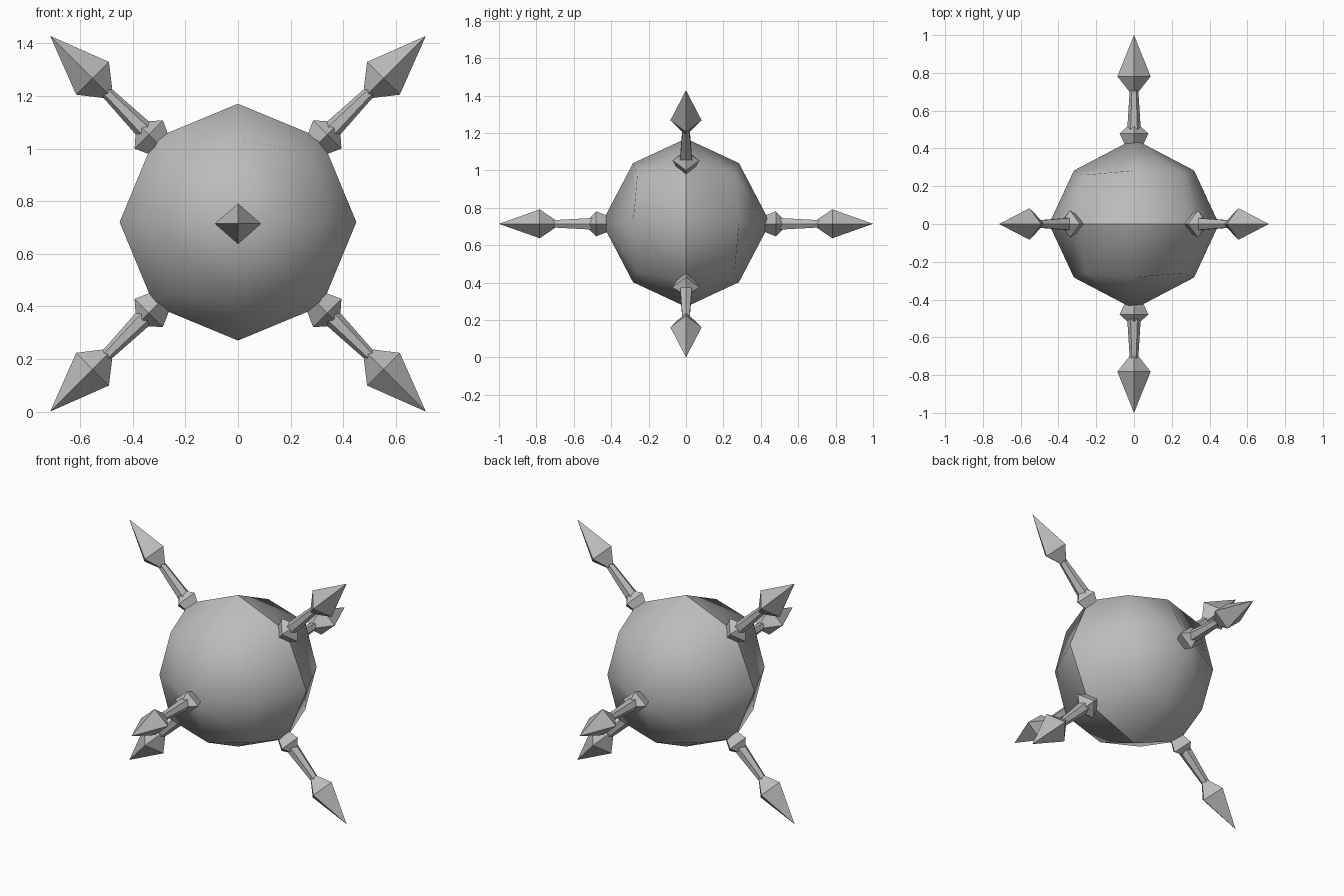
import bpy, bmesh, math
from mathutils import Vector, Matrix

old = bpy.data.objects.get("Cube")
if old:
    bpy.data.objects.remove(old, do_unlink=True)

CENTRE = 0.714
R = 0.45

grey = bpy.data.materials.new("plain_grey")
grey.use_nodes = True
colour = (0.5, 0.5, 0.5, 1)
grey.diffuse_color = colour
grey.node_tree.nodes["Principled BSDF"].inputs["Base Color"].default_value = colour


def add_object(name, bm):
    bmesh.ops.recalc_face_normals(bm, faces=bm.faces)
    mesh = bpy.data.meshes.new(name)
    bm.to_mesh(mesh)
    bm.free()
    mesh.materials.append(grey)
    obj = bpy.data.objects.new(name, mesh)
    bpy.context.collection.objects.link(obj)
    return obj


def lathe(name, profile, sides, direction, stretch=1.0):
    """Spin (distance, radius) pairs around a direction from the centre."""
    bm = bmesh.new()
    axis = Vector(direction).normalized()
    # the wide diagonal lies in the xz plane
    u = Vector((axis.z, 0, -axis.x)) if abs(axis.y) < 0.5 else Vector((1, 0, 0))
    v = axis.cross(u)
    rings = []
    for dist, rad in profile:
        count = sides if rad > 0 else 1
        rings.append([bm.verts.new(axis * dist
                      + u * rad * math.cos(math.tau * i / sides)
                      + v * rad * stretch * math.sin(math.tau * i / sides))
                      for i in range(count)])
    for a, b in zip(rings, rings[1:]):
        for i in range(sides):
            j = (i + 1) % sides
            if len(b) == 1:
                bm.faces.new((a[i], a[j], b[0]))
            else:
                bm.faces.new((a[i], a[j], b[j], b[i]))
    for ring in (rings[0], rings[-1]):
        if len(ring) > 1:
            bm.faces.new(ring)
    obj = add_object(name, bm)
    obj.location.z = CENTRE
    return obj


# Body: coarse rounded cube, two smooth domes meeting at a sharp seam
bm = bmesh.new()
bmesh.ops.create_cube(bm, size=2)
bmesh.ops.subdivide_edges(bm, edges=bm.edges[:], cuts=1, use_grid_fill=True)
for vert in bm.verts:
    steps = sum(abs(c) > 0.5 for c in vert.co)
    vert.co = vert.co.normalized() * R
    if steps == 2 and abs(vert.co.y) > 0.1:
        vert.co.y *= 0.89
for face in bm.faces:
    face.smooth = True
for edge in bm.edges:
    edge.smooth = not all(abs(v.co.y) < 0.01 for v in edge.verts)
body = add_object("body", bm)
body.location.z = CENTRE + 0.006

# Six spikes, each with a collar, a tapered shaft and a pointed head
spikes = {"front": (0, -1, 0), "back": (0, 1, 0),
          "upper_left": (1, 0, 1), "upper_right": (-1, 0, 1),
          "lower_left": (1, 0, -1), "lower_right": (-1, 0, -1)}
for place, way in spikes.items():
    tip = 1.0 if way[1] else CENTRE * math.sqrt(2)
    thin = 0.88 if way[1] else 0.95
    lathe(place + "_collar", [(0.41, 0.045), (0.435, 0.056), (0.48, 0.076), (0.515, 0.036)],
          4, way, thin)
    lathe(place + "_shaft", [(0.5, 0.036), (0.72, 0.022)], 6, way)
    lathe(place + "_head", [(0.7, 0.024), (0.782, 0.088), (tip, 0)], 4, way, thin)
